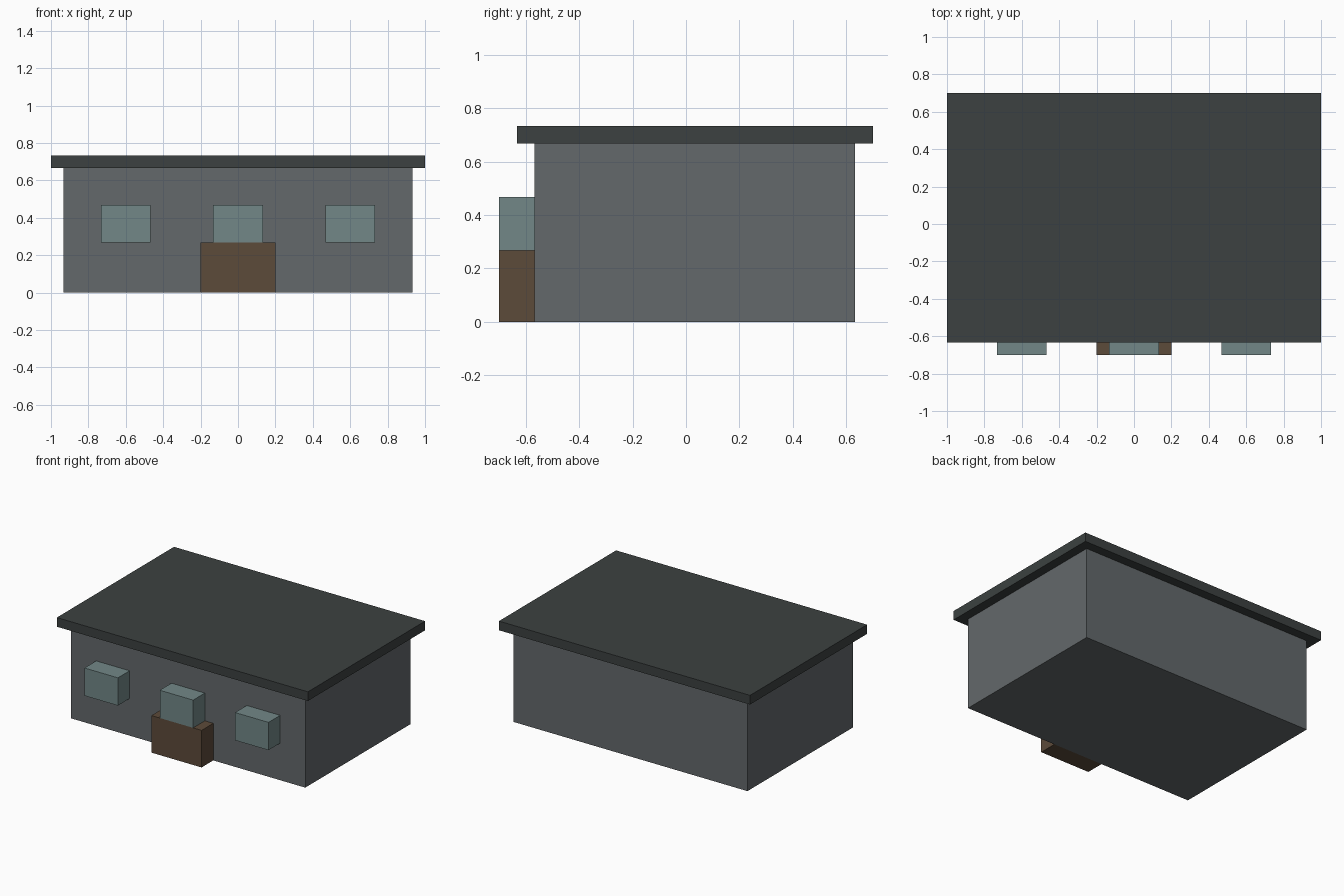
import bpy
import bmesh

default = bpy.data.objects.get("Cube")
if default:
    bpy.data.objects.remove(default, do_unlink=True)


def material(name, rgb):
    mat = bpy.data.materials.new(name)
    mat.use_nodes = True
    color = (*rgb, 1.0)
    mat.diffuse_color = color
    mat.node_tree.nodes["Principled BSDF"].inputs["Base Color"].default_value = color
    return mat


def box(name, low, high, mat):
    """Flat-shaded box between two opposite corners."""
    center = [(a + b) / 2 for a, b in zip(low, high)]
    mesh = bpy.data.meshes.new(name)
    bm = bmesh.new()
    bmesh.ops.create_cube(bm, size=1)
    bmesh.ops.scale(bm, vec=[b - a for a, b in zip(low, high)], verts=bm.verts)
    bm.to_mesh(mesh)
    bm.free()
    mesh.materials.append(mat)
    obj = bpy.data.objects.new(name, mesh)
    obj.location = center
    bpy.context.collection.objects.link(obj)
    return obj


wall_grey = material("wall grey", (0.125, 0.139, 0.146))
roof_dark = material("dark roof grey", (0.045, 0.053, 0.052))
door_brown = material("door brown", (0.107, 0.069, 0.042))
glass_blue = material("pale window blue", (0.168, 0.245, 0.245))

FRONT, WALL = -0.7, -0.567   # front of the projecting parts, front wall
SILL, WINDOW_TOP = 0.267, 0.467
EAVES = 0.667

# Main building and overhanging flat roof
box("walls", (-0.933, WALL, 0), (0.933, 0.633, EAVES), wall_grey)
box("roof", (-1, -0.633, EAVES), (1, 0.7, 0.733), roof_dark)

# Projecting door block with three window boxes at sill height
box("door", (-0.2, FRONT, 0), (0.2, WALL, SILL), door_brown)
for side, x in (("right", -0.6), ("middle", 0), ("left", 0.6)):
    box(f"{side}_window", (x - 0.133, FRONT, SILL), (x + 0.133, WALL, WINDOW_TOP), glass_blue)
